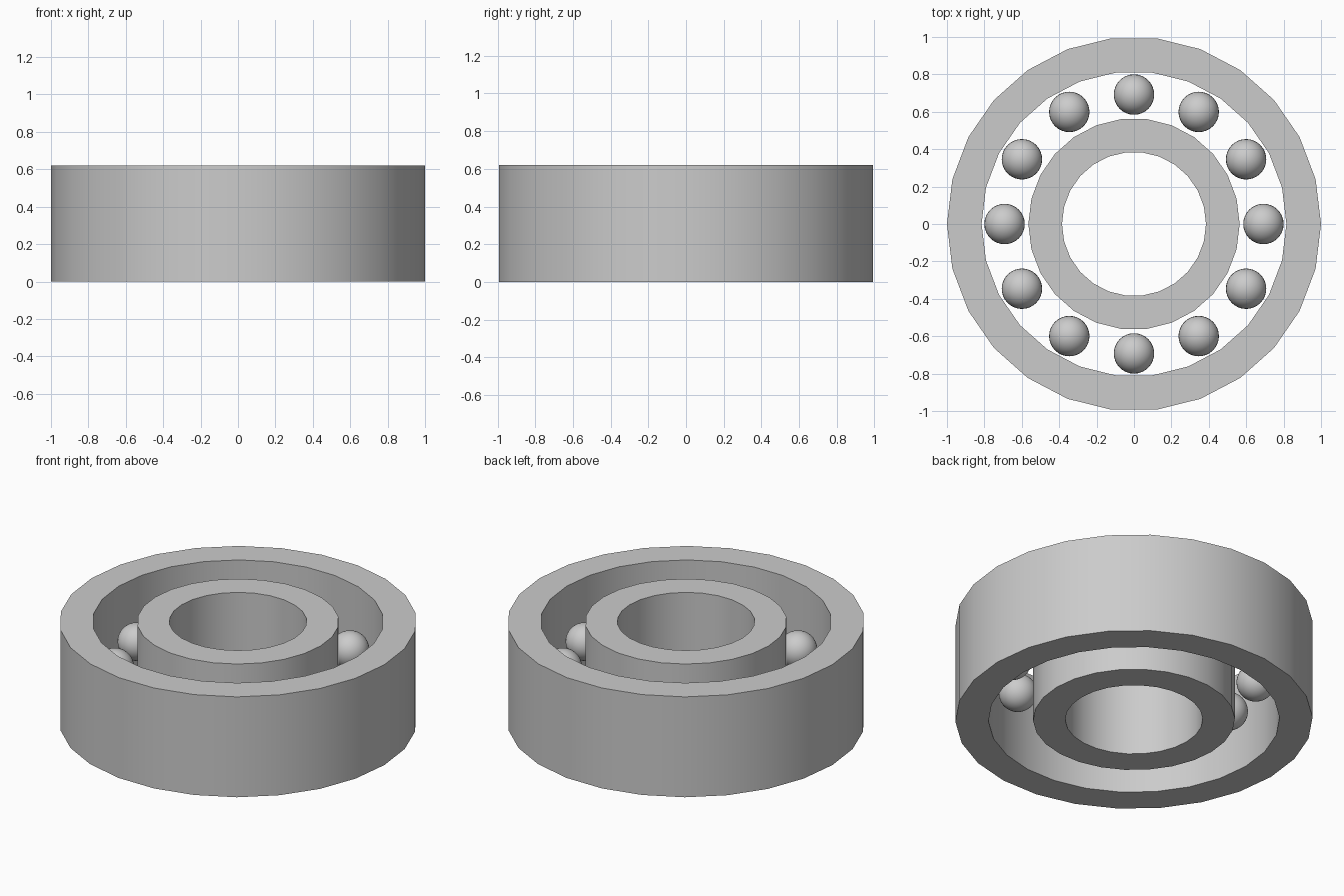
import bpy
import bmesh
import math

cube = bpy.data.objects.get("Cube")
if cube:
    bpy.data.objects.remove(cube, do_unlink=True)

HEIGHT = 0.62
SIDES = 26
BALLS = 12
BALL_RADIUS = 0.108
PITCH_RADIUS = 0.692

# Single steel colour
steel = bpy.data.materials.new("steel grey")
steel.use_nodes = True
grey = (0.6, 0.6, 0.6, 1)
steel.diffuse_color = grey
steel.node_tree.nodes["Principled BSDF"].inputs["Base Color"].default_value = grey


def add_object(name, bm):
    """Turn a bmesh into a steel object, smooth except at sharp edges."""
    bmesh.ops.recalc_face_normals(bm, faces=bm.faces)
    mesh = bpy.data.meshes.new(name)
    bm.to_mesh(mesh)
    bm.free()
    mesh.materials.append(steel)
    obj = bpy.data.objects.new(name, mesh)
    bpy.context.collection.objects.link(obj)
    bpy.ops.object.select_all(action="DESELECT")
    obj.select_set(True)
    bpy.context.view_layer.objects.active = obj
    bpy.ops.object.shade_smooth_by_angle(angle=math.radians(30))
    return obj


def ring(name, inner, outer):
    """Spin a rectangular section around the z axis."""
    bm = bmesh.new()
    section = [(inner, 0), (outer, 0), (outer, HEIGHT), (inner, HEIGHT)]
    verts = [bm.verts.new((r, 0, z)) for r, z in section]
    edges = [bm.edges.new((verts[i - 1], verts[i])) for i in range(len(verts))]
    bmesh.ops.spin(bm, geom=verts + edges, cent=(0, 0, 0), axis=(0, 0, 1),
                   angle=math.tau, steps=SIDES, use_merge=True)
    bmesh.ops.remove_doubles(bm, verts=bm.verts, dist=0.0001)
    return add_object(name, bm)


# Races
ring("outer_race", 0.815, 1.0)
ring("inner_race", 0.385, 0.565)

# Balls, evenly spaced between the races
for i in range(BALLS):
    angle = math.tau * i / BALLS
    bm = bmesh.new()
    bmesh.ops.create_uvsphere(bm, u_segments=32, v_segments=16, radius=BALL_RADIUS)
    ball = add_object(f"ball_{i + 1}", bm)
    ball.location = (PITCH_RADIUS * math.cos(angle),
                     PITCH_RADIUS * math.sin(angle), HEIGHT / 2)
